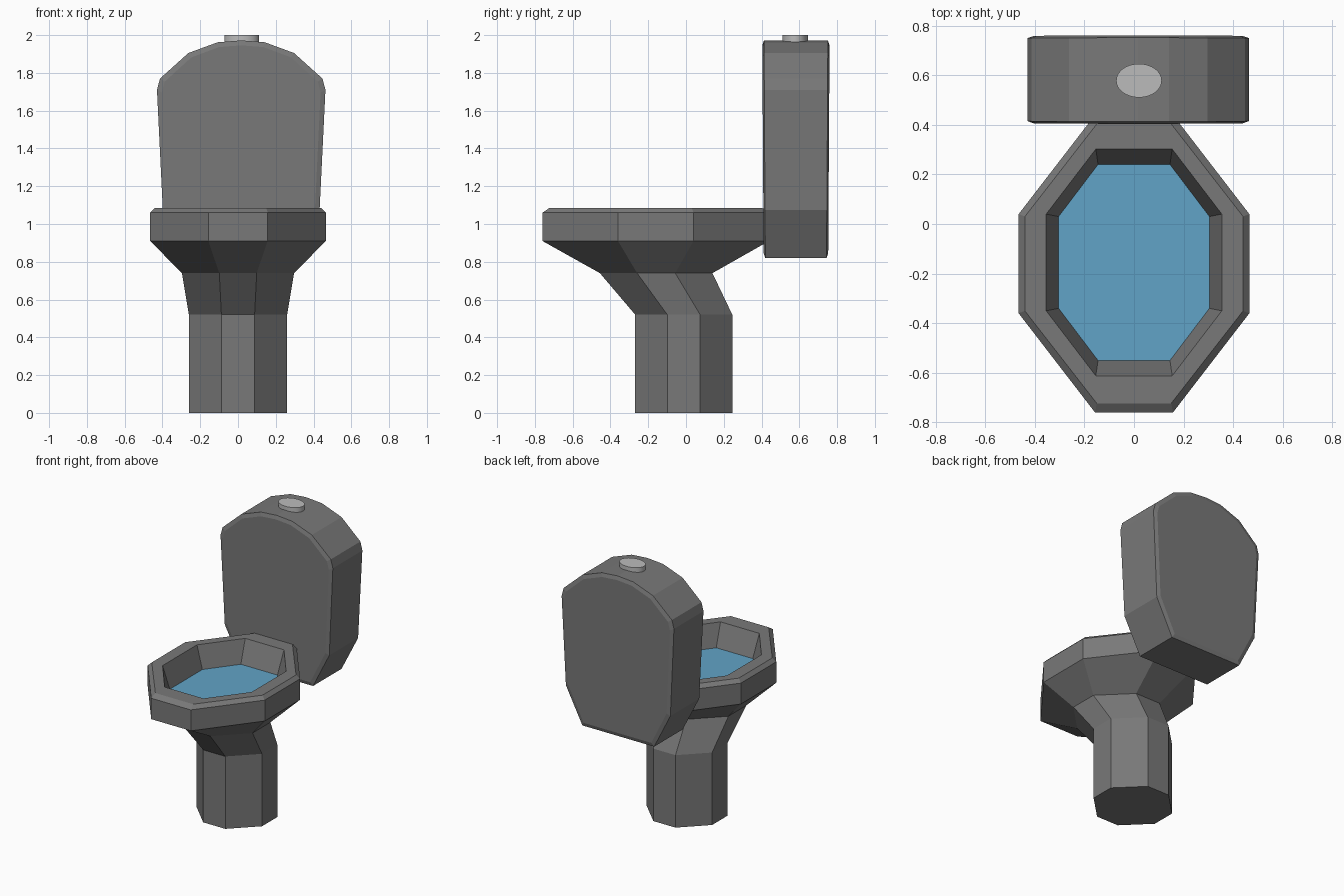
import bpy, bmesh, math

if "Cube" in bpy.data.objects:
    bpy.data.objects.remove(bpy.data.objects["Cube"])


def material(name, r, g, b):
    m = bpy.data.materials.new(name)
    m.diffuse_color = (r, g, b, 1)
    m.use_nodes = True
    m.node_tree.nodes["Principled BSDF"].inputs["Base Color"].default_value = m.diffuse_color
    return m


GREY = material("dark grey ceramic", 0.19, 0.19, 0.19)
WATER = material("water blue", 0.12, 0.37, 0.57)
METAL = material("light grey button", 0.5, 0.5, 0.5)


def loft(name, rings, mat, cap_start=True, cap_end=True):
    """Skin a list of equal-length point rings into a flat-shaded object."""
    bm = bmesh.new()
    vr = [[bm.verts.new(p) for p in ring] for ring in rings]
    n = len(vr[0])
    for a, b in zip(vr, vr[1:]):
        for i in range(n):
            j = (i + 1) % n
            bm.faces.new((a[i], a[j], b[j], b[i]))
    if cap_start:
        bm.faces.new(vr[0][::-1])
    if cap_end:
        bm.faces.new(vr[-1])
    bmesh.ops.recalc_face_normals(bm, faces=bm.faces)
    me = bpy.data.meshes.new(name)
    bm.to_mesh(me)
    bm.free()
    me.materials.append(mat)
    ob = bpy.data.objects.new(name, me)
    bpy.context.collection.objects.link(ob)
    return ob


def octagon(z, cy, hx, fx, hy, fy):
    """Octagon ring: half sizes hx, hy and half lengths of its flats fx, fy."""
    pts = [(hx, -fy), (hx, fy), (fx, hy), (-fx, hy),
           (-hx, fy), (-hx, -fy), (-fx, -hy), (fx, -hy)]
    return [(x, cy + y, z) for x, y in pts]


# Pedestal, bowl and rim as one lofted body, ending at the bowl floor
floor = octagon(0.925, -0.155, 0.304, 0.145, 0.395, 0.185)
bowl = loft("bowl", [
    octagon(0.00, -0.012, 0.26, 0.088, 0.257, 0.087),
    octagon(0.52, -0.012, 0.26, 0.088, 0.257, 0.087),
    octagon(0.74, -0.158, 0.297, 0.099, 0.298, 0.101),
    octagon(0.91, -0.16, 0.465, 0.157, 0.60, 0.20),
    octagon(1.06, -0.16, 0.465, 0.157, 0.60, 0.20),
    octagon(1.085, -0.16, 0.44, 0.150, 0.563, 0.19),
    octagon(1.085, -0.155, 0.354, 0.154, 0.457, 0.195),
    floor], GREY)

# Water: the bowl floor face
bowl.data.materials.append(WATER)
for p in bowl.data.polygons:
    if p.normal.z > 0.9 and abs(p.center.z - 0.925) < 0.01:
        p.material_index = 1

# Cistern: mirrored half profile, bevelled front and back
CX, CY = 0.017, 0.582
half = [(0.285, 0.82), (0.415, 1.075), (0.446, 1.71), (0.43, 1.77),
        (0.28, 1.905), (0.125, 1.962)]
outline = half + [(0.0, 1.972)] + [(-x, z) for x, z in reversed(half)]


def tank_ring(side, inset, lift):
    ring = []
    for x, z in outline:
        depth = 0.162 + 0.007 * (z - 0.82) / 1.15 + lift
        k = 1 - inset / 0.45
        kz = 1 - inset / 0.575
        ring.append((CX + x * k, CY + side * depth, 1.396 + (z - 1.396) * kz))
    return ring


loft("tank", [tank_ring(-1, 0.026, 0.009), tank_ring(-1, 0, 0),
              tank_ring(1, 0, 0), tank_ring(1, 0.026, 0.009)], GREY)


# Oval flush button
def oval(z, n=32):
    return [(0.02 + 0.092 * math.cos(2 * math.pi * i / n),
             0.578 + 0.068 * math.sin(2 * math.pi * i / n), z) for i in range(n)]


button = loft("flush_button", [oval(1.95), oval(2.0)], METAL)
for p in button.data.polygons:
    p.use_smooth = abs(p.normal.z) < 0.5
bpy.context.view_layer.objects.active = button
button.select_set(True)
bpy.ops.object.shade_smooth_by_angle(angle=math.radians(30))
